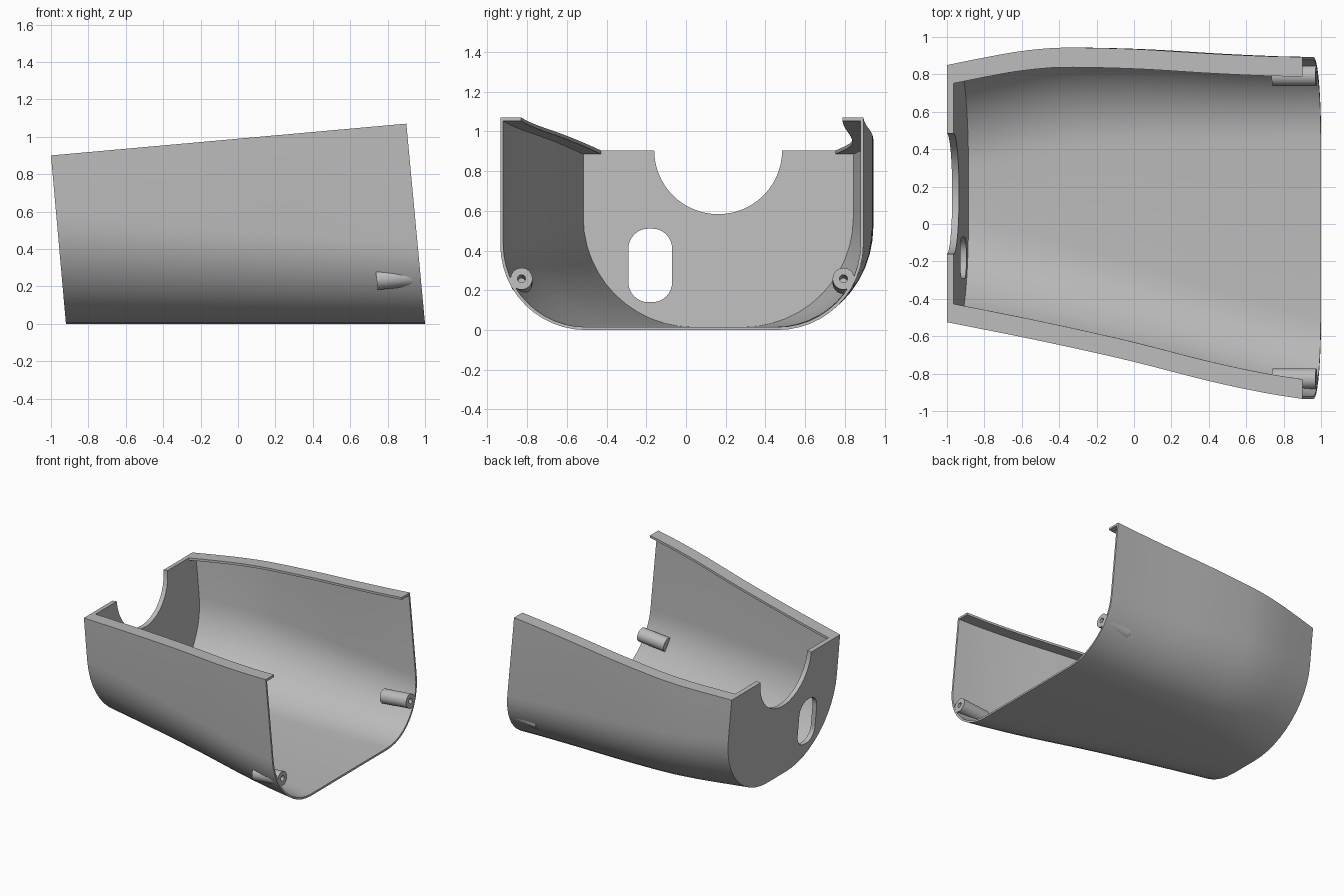
import bpy, bmesh, math
from mathutils import Matrix, Vector

if "Cube" in bpy.data.objects:
    bpy.data.objects.remove(bpy.data.objects["Cube"])

grey = bpy.data.materials.new("light grey")
grey.diffuse_color = (0.5, 0.5, 0.5, 1)
grey.use_nodes = True
grey.node_tree.nodes["Principled BSDF"].inputs["Base Color"].default_value = grey.diffuse_color

WALL, LIP_W, LIP_H = 0.015, 0.105, 0.018
PLATE_T = 0.019          # share of the length taken by the end plate
CORNER = 12

# side wall positions along the length, (t, y)
FRONT = [(0, -0.525), (0.25, -0.62), (0.5, -0.725), (0.75, -0.845), (0.9, -0.905), (1, -0.935)]
BACK = [(0, 0.85), (0.1, 0.888), (0.2, 0.922), (0.3, 0.941), (0.4, 0.942), (0.55, 0.933),
        (0.75, 0.91), (0.9, 0.897), (1, 0.893)]


def smooth(table, t):
    """Smooth curve through a table of points (cubic Hermite)."""
    def slope(i):
        a, b = table[max(i - 1, 0)], table[min(i + 1, len(table) - 1)]
        return (b[1] - a[1]) / (b[0] - a[0])
    i = 0
    while i < len(table) - 2 and t > table[i + 1][0]:
        i += 1
    (t0, y0), (t1, y1) = table[i], table[i + 1]
    h = t1 - t0
    u = (t - t0) / h
    return ((2*u**3 - 3*u*u + 1) * y0 + (u**3 - 2*u*u + u) * h * slope(i)
            + (3*u*u - 2*u**3) * y1 + (u**3 - u*u) * h * slope(i + 1))


def place(t, y, z):
    """Put a section point on its tilted plane."""
    top = 0.9 + 0.17 * t
    base_x, top_x = -0.92 + 1.92 * t, -1 + 1.9 * t
    return Vector((base_x + (top_x - base_x) * z / top, y, z))


def u_curve(t, inset, top):
    """U-shaped line from front top, round the bottom, to back top."""
    f, b = smooth(FRONT, t) + inset, smooth(BACK, t) - inset
    r = 0.57 - 0.14 * t - inset
    low = inset
    pts = [(f, top)]
    for k in range(CORNER + 1):
        a = math.pi / 2 * k / CORNER
        pts.append((f + r - r * math.cos(a), low + r - r * math.sin(a)))
    for k in range(CORNER + 1):
        a = math.pi / 2 * k / CORNER
        pts.append((b - r + r * math.sin(a), low + r - r * math.cos(a)))
    pts.append((b, top))
    return pts


def shell_section(t):
    top = 0.9 + 0.17 * t
    f, b = smooth(FRONT, t), smooth(BACK, t)
    lip = top - LIP_H
    pts = u_curve(t, 0, top) + [(b - LIP_W, top), (b - LIP_W, lip)]
    pts += reversed(u_curve(t, WALL, lip))
    return pts + [(f + LIP_W, lip), (f + LIP_W, top)]


def plate_section(t):
    return u_curve(t, 0, 0.9 + 0.17 * t)


def finish(name, bm):
    bmesh.ops.recalc_face_normals(bm, faces=bm.faces)
    me = bpy.data.meshes.new(name)
    bm.to_mesh(me)
    bm.free()
    me.materials.append(grey)
    ob = bpy.data.objects.new(name, me)
    bpy.context.collection.objects.link(ob)
    return ob


def loft(name, section, stations):
    bm = bmesh.new()
    rings = [[bm.verts.new(place(t, y, z)) for y, z in section(t)] for t in stations]
    n = len(rings[0])
    for a, b in zip(rings, rings[1:]):
        for i in range(n):
            j = (i + 1) % n
            bm.faces.new((a[i], a[j], b[j], b[i]))
    bm.faces.new(rings[0])
    bm.faces.new(rings[-1])
    return finish(name, bm)


def prism(name, pts, x0, x1):
    bm = bmesh.new()
    ends = [[bm.verts.new((x, y, z)) for y, z in pts] for x in (x0, x1)]
    n = len(pts)
    for i in range(n):
        j = (i + 1) % n
        bm.faces.new((ends[0][i], ends[0][j], ends[1][j], ends[1][i]))
    bm.faces.new(ends[0])
    bm.faces.new(ends[1])
    return finish(name, bm)


def shade(ob, angle=30):
    bpy.ops.object.select_all(action='DESELECT')
    ob.select_set(True)
    bpy.context.view_layer.objects.active = ob
    bpy.ops.object.shade_smooth_by_angle(angle=math.radians(angle))


def cut(ob, cutter):
    bpy.context.view_layer.objects.active = ob
    mod = ob.modifiers.new("cut", 'BOOLEAN')
    mod.operation, mod.solver, mod.object = 'DIFFERENCE', 'EXACT', cutter
    bpy.ops.object.modifier_apply(modifier=mod.name)
    bpy.data.objects.remove(cutter)


# curved shell with inward lips
steps = 32
shell = loft("shell", shell_section,
             [PLATE_T + (1 - PLATE_T) * k / steps for k in range(steps + 1)])
shade(shell)

# end plate with half-round notch and rounded slot
plate = loft("end_plate", plate_section, [0, PLATE_T])
notch = [(0.162 + 0.322 * math.cos(2 * math.pi * k / 64),
          0.905 + 0.322 * math.sin(2 * math.pi * k / 64)) for k in range(64)]
cut(plate, prism("notch_cutter", notch, -1.2, -0.7))
slot = []
for q, (cy, cz) in enumerate([(-0.17, 0.41), (-0.19, 0.41), (-0.19, 0.24), (-0.17, 0.24)]):
    for k in range(9):
        a = math.pi / 2 * (q + k / 8)
        slot.append((cy + 0.1 * math.cos(a), cz + 0.1 * math.sin(a)))
cut(plate, prism("slot_cutter", slot, -1.2, -0.7))
shade(plate)

# screw bosses: tubes with blind holes, square to the open end
axis = Vector((1.07, 0, 0.1)).normalized()
turn = Vector((1, 0, 0)).rotation_difference(axis).to_matrix().to_4x4()
for side, y in (("front", -0.828), ("back", 0.793)):
    bm = bmesh.new()
    rings = []
    for r, x in ((0.055, -0.235), (0.055, 0), (0.02, 0), (0.02, -0.18)):
        rings.append([bm.verts.new((x, r * math.cos(2 * math.pi * k / 32),
                                    r * math.sin(2 * math.pi * k / 32))) for k in range(32)])
    for a, b in zip(rings, rings[1:]):
        for i in range(32):
            j = (i + 1) % 32
            bm.faces.new((a[i], a[j], b[j], b[i]))
    bm.faces.new(rings[0])
    bm.faces.new(rings[-1])
    bmesh.ops.transform(bm, matrix=Matrix.Translation((0.975, y, 0.258)) @ turn, verts=bm.verts)
    shade(finish(side + "_screw_boss", bm))
